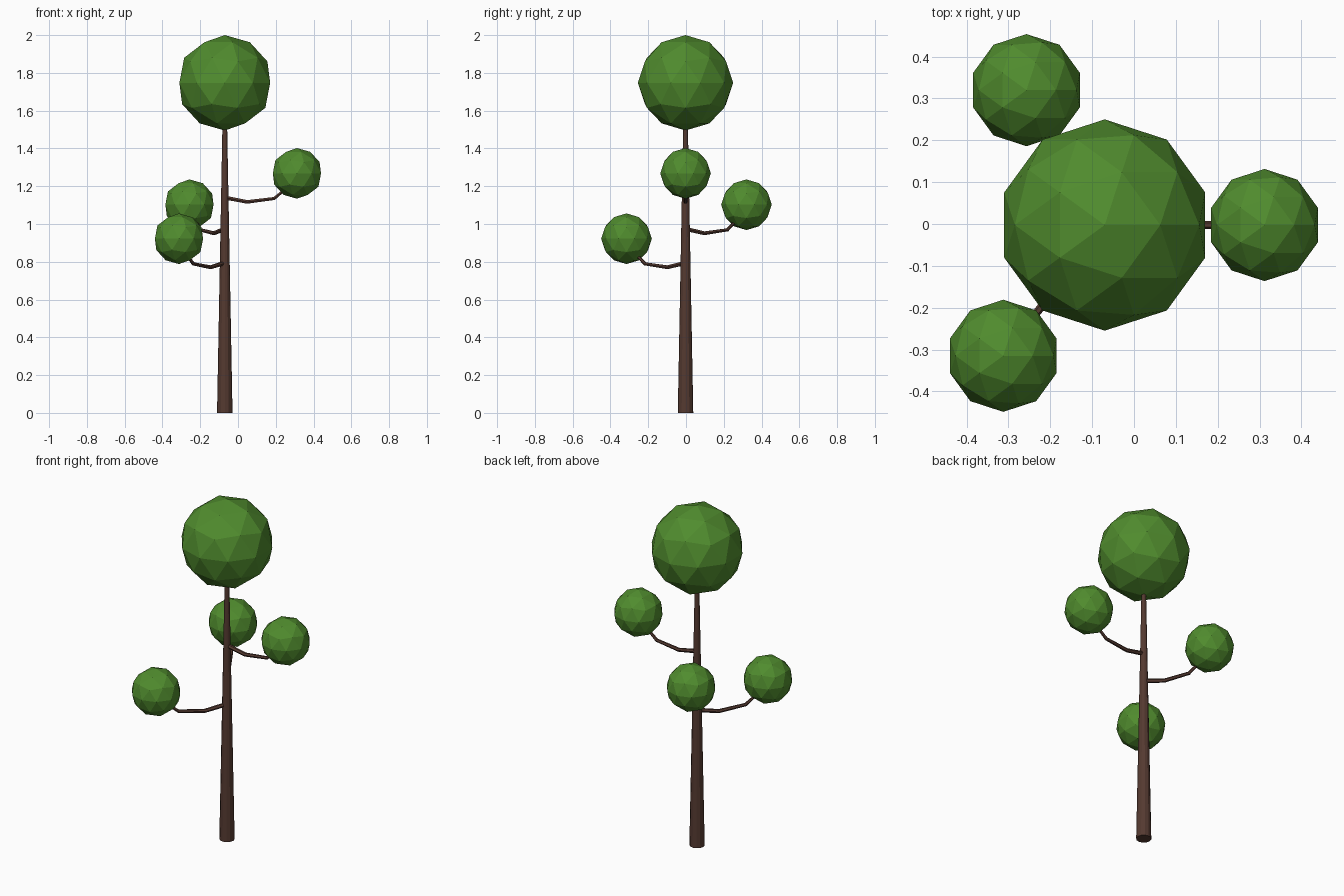
import bpy
from mathutils import Vector

if "Cube" in bpy.data.objects:
    bpy.data.objects.remove(bpy.data.objects["Cube"])

TRUNK_X, TRUNK_Y = -0.07, -0.0025


def material(name, color):
    m = bpy.data.materials.new(name)
    m.diffuse_color = (*color, 1)
    m.use_nodes = True
    m.node_tree.nodes["Principled BSDF"].inputs["Base Color"].default_value = m.diffuse_color
    return m


bark = material("bark", (0.09, 0.042, 0.03))
leaf = material("leaf", (0.08, 0.26, 0.027))


def finish(obj, name, mat):
    obj.name = name
    obj.data.materials.clear()
    obj.data.materials.append(mat)


def foliage(name, centre, radius):
    bpy.ops.mesh.primitive_ico_sphere_add(subdivisions=2, radius=radius, location=centre)
    finish(bpy.context.object, name, leaf)


def branch(name, ball):
    # Sagging limb from the trunk axis into the foliage ball:
    # (fraction of reach, height relative to ball centre, radius)
    path = [(0.0, -0.128, 0.012), (0.31, -0.151, 0.011), (0.685, -0.133, 0.0095),
            (0.80, -0.096, 0.008), (0.95, -0.04, 0.007)]
    curve = bpy.data.curves.new(name, "CURVE")
    curve.dimensions = "3D"
    curve.bevel_depth = 1.0
    curve.bevel_resolution = 1
    curve.use_fill_caps = True
    spline = curve.splines.new("POLY")
    spline.points.add(len(path) - 1)
    spline.use_smooth = False
    for p, (t, dz, r) in zip(spline.points, path):
        p.co = (TRUNK_X + (ball.x - TRUNK_X) * t,
                TRUNK_Y + (ball.y - TRUNK_Y) * t, ball.z + dz, 1)
        p.radius = r
    obj = bpy.data.objects.new(name, curve)
    bpy.context.collection.objects.link(obj)
    bpy.ops.object.select_all(action="DESELECT")
    obj.select_set(True)
    bpy.context.view_layer.objects.active = obj
    bpy.ops.object.convert(target="MESH")
    finish(bpy.context.object, name, bark)


# Tapered trunk, ending inside the crown
bpy.ops.mesh.primitive_cone_add(vertices=12, radius1=0.041, radius2=0.011, depth=1.6,
                                location=(TRUNK_X, TRUNK_Y, 0.8))
finish(bpy.context.object, "trunk", bark)

# Large crown
foliage("crown", (TRUNK_X, TRUNK_Y, 1.7475), 0.2525)

# Three side branches with small foliage balls
for side, centre in (("right", (0.312, -0.0025, 1.268)),
                     ("back_left", (-0.257, 0.32, 1.102)),
                     ("front_left", (-0.3125, -0.315, 0.922))):
    ball = Vector(centre)
    foliage(side + "_foliage", ball, 0.134)
    branch(side + "_branch", ball)
